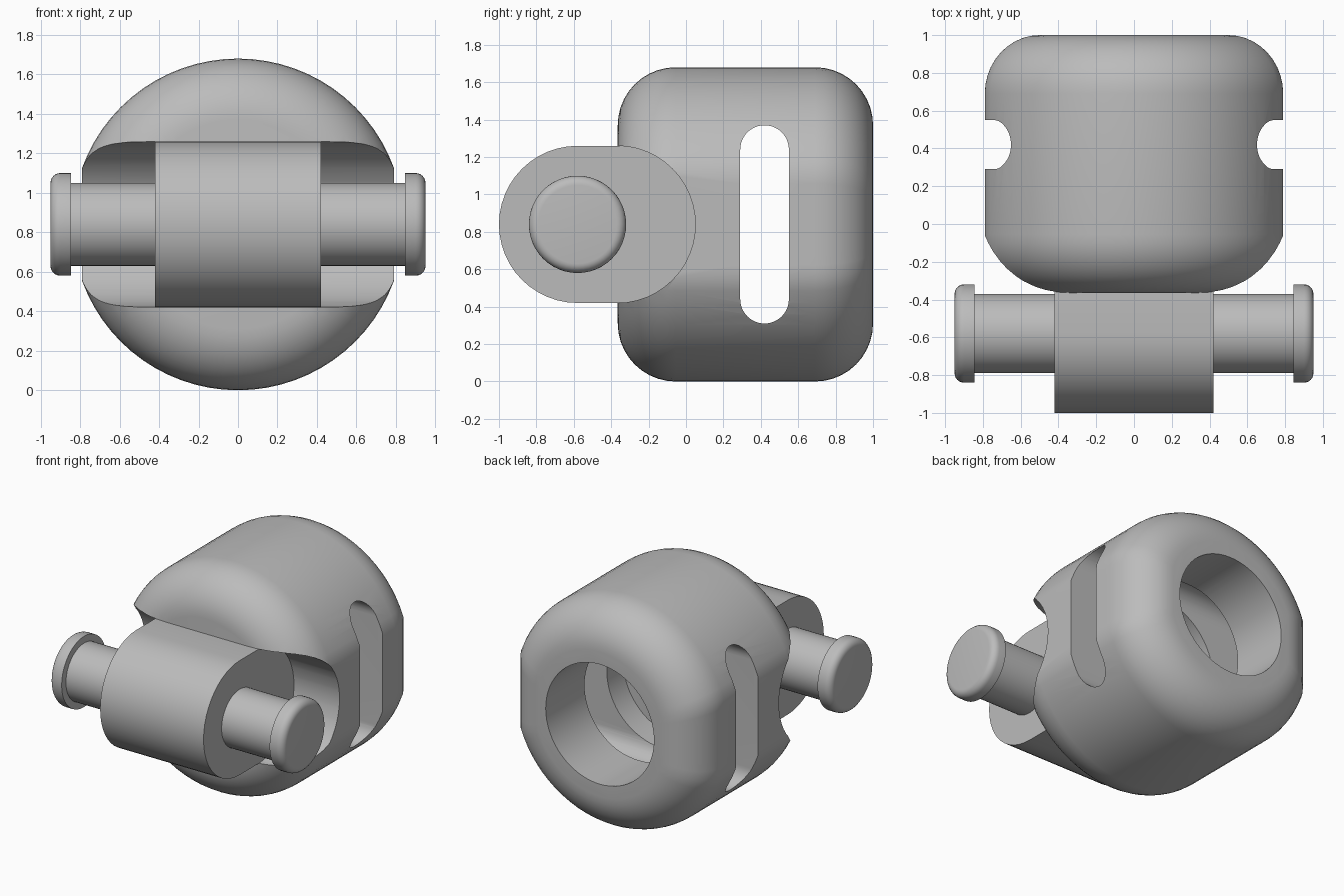
import bpy, bmesh, math
from mathutils import Matrix

cube = bpy.data.objects.get("Cube")
if cube:
    bpy.data.objects.remove(cube, do_unlink=True)

MID = 0.84          # height of the centre line
AXLE_Y = -0.58      # axle position
PI = math.pi

grey = bpy.data.materials.new("plain_grey")
grey.use_nodes = True
grey.diffuse_color = (0.5, 0.5, 0.5, 1)
grey.node_tree.nodes["Principled BSDF"].inputs["Base Color"].default_value = (0.5, 0.5, 0.5, 1)


def loft(name, rings):
    """Skin closed rings of equal length and cap both ends."""
    bm = bmesh.new()
    loops = [[bm.verts.new(p) for p in ring] for ring in rings]
    n = len(loops[0])
    for a, b in zip(loops, loops[1:]):
        for i in range(n):
            j = (i + 1) % n
            bm.faces.new((a[i], a[j], b[j], b[i]))
    bm.faces.new(loops[0])
    bm.faces.new(loops[-1])
    bmesh.ops.recalc_face_normals(bm, faces=bm.faces)
    mesh = bpy.data.meshes.new(name)
    bm.to_mesh(mesh)
    bm.free()
    mesh.materials.append(grey)
    obj = bpy.data.objects.new(name, mesh)
    bpy.context.scene.collection.objects.link(obj)
    return obj


def stadium(r, c1, c2, steps=24):
    """Outline of two half circles whose centres are (u, v) points c1 and c2."""
    start = math.atan2(c2[1] - c1[1], c2[0] - c1[0]) + PI / 2
    pts = []
    for c, a0 in ((c1, start), (c2, start + PI)):
        for i in range(steps + 1):
            a = a0 + PI * i / steps
            pts.append((c[0] + r * math.cos(a), c[1] + r * math.sin(a)))
    return pts


def prism_x(name, outline, half):
    return loft(name, [[(x, y, z) for y, z in outline] for x in (-half, half)])


def turned_x(name, profile, steps=48):
    """Round part about the axle, from (x, radius) pairs."""
    angles = [2 * PI * i / steps for i in range(steps)]
    return loft(name, [[(x, AXLE_Y + r * math.cos(a), MID + r * math.sin(a))
                        for a in angles] for x, r in profile])


def smooth(obj, angle=35):
    bpy.ops.object.select_all(action="DESELECT")
    obj.select_set(True)
    bpy.context.view_layer.objects.active = obj
    bpy.ops.object.shade_smooth_by_angle(angle=math.radians(angle))


def cut(obj, cutter):
    mod = obj.modifiers.new("cut", "BOOLEAN")
    mod.operation = "DIFFERENCE"
    mod.solver = "EXACT"
    mod.object = cutter
    bpy.context.view_layer.objects.active = obj
    bpy.ops.object.modifier_apply(modifier=mod.name)
    bpy.data.objects.remove(cutter, do_unlink=True)


# Body: a round barrel with slightly flattened sides and rounded ends
RADIUS, SIDE, FILLET = 0.84, 0.79, 0.31
FRONT, BACK, SEGS, STEPS = -0.365, 1.0, 72, 10


def body_ring(y, inset):
    k = 1 - inset / RADIUS
    ring = []
    for i in range(SEGS):
        a = 2 * PI * i / SEGS
        x = max(-SIDE, min(SIDE, RADIUS * math.cos(a)))
        ring.append((x * k, y, MID + RADIUS * math.sin(a) * k))
    return ring


arc = [(FILLET * (1 - math.sin(PI / 2 * i / STEPS)), FILLET * (1 - math.cos(PI / 2 * i / STEPS)))
       for i in range(STEPS + 1)]          # (inset, distance from end)
rings = [body_ring(FRONT + d, inset) for inset, d in arc]
rings += [body_ring(BACK - d, inset) for inset, d in reversed(arc)]
body = loft("body", rings)

# Cross slot, front recess and rear bore
cut(body, prism_x("slot_cutter", stadium(0.13, (0.42, 0.44), (0.42, 1.24)), 1.2))
block = stadium(0.42, (AXLE_Y, MID), (-0.37, MID))
cut(body, prism_x("recess_cutter", block, 1.1))
bore = [[(0.44 * math.cos(2 * PI * i / 64), y, MID + 0.44 * math.sin(2 * PI * i / 64))
         for i in range(64)] for y in (0.1, 1.2)]
cut(body, loft("bore_cutter", bore))
smooth(body)

# Hub block seated in the recess
hub = prism_x("hub", block, 0.42)
smooth(hub)

# Axle and its rounded end caps
axle = turned_x("axle", [(-0.87, 0.21), (0.87, 0.21)])
smooth(axle)
EDGE = 0.05
cap_profile = [(0.845, 0.26)]
for i in range(7):
    a = PI / 2 * i / 6
    cap_profile.append((0.95 - EDGE + EDGE * math.sin(a), 0.26 - EDGE + EDGE * math.cos(a)))
for side, name in ((1, "left_cap"), (-1, "right_cap")):
    smooth(turned_x(name, [(side * x, r) for x, r in cap_profile]))
